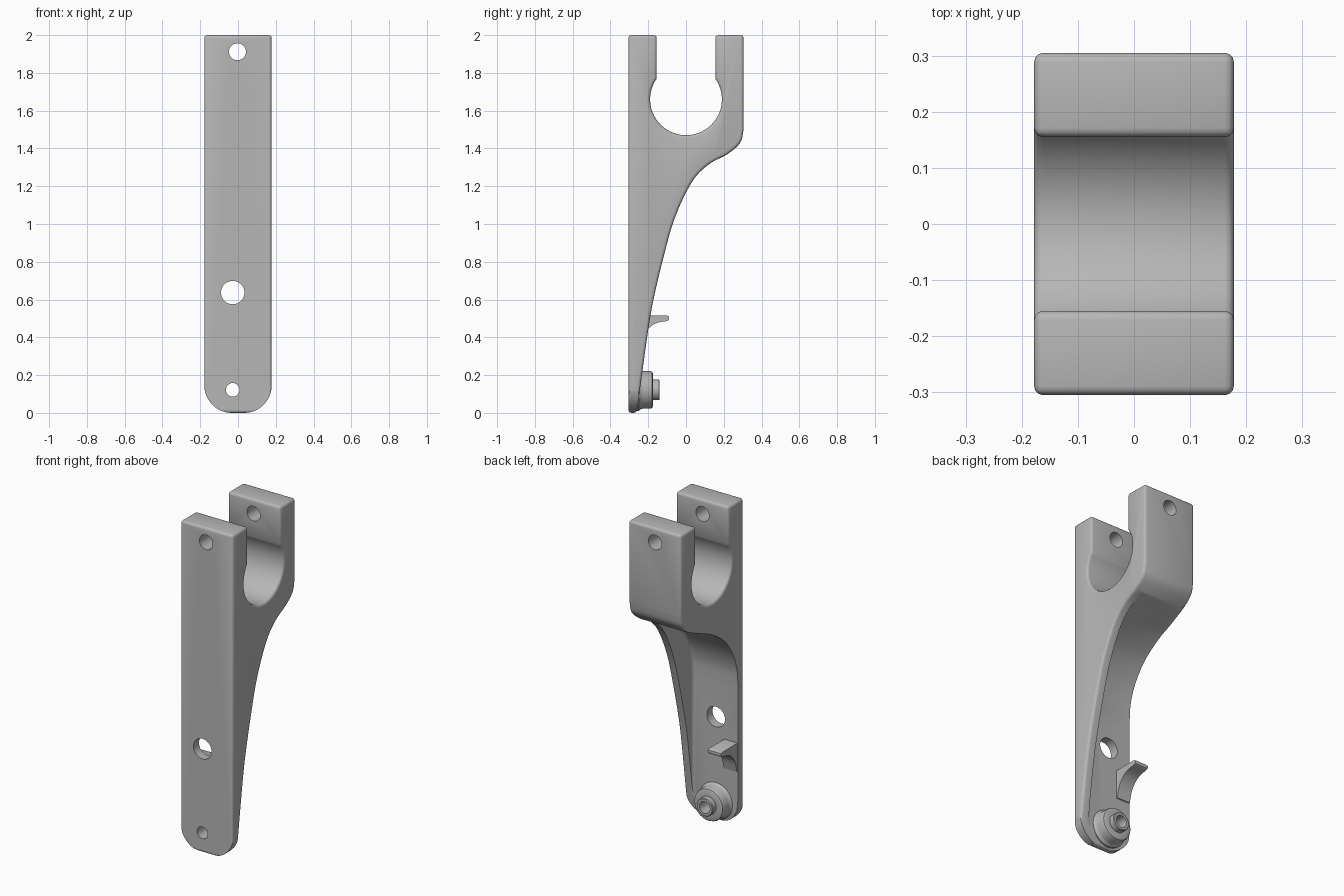
import bpy, bmesh, math
from mathutils import Vector

cube = bpy.data.objects.get("Cube")
if cube:
    bpy.data.objects.remove(cube, do_unlink=True)

grey = bpy.data.materials.new("plain_grey")
grey.use_nodes = True
colour = (0.47, 0.47, 0.47, 1)
grey.diffuse_color = colour
grey.node_tree.nodes["Principled BSDF"].inputs["Base Color"].default_value = colour


def spline(pts, steps=6):
    """Smooth curve through the given points."""
    p = [Vector(q) for q in pts]
    p = [2 * p[0] - p[1]] + p + [2 * p[-1] - p[-2]]
    out = []
    for a, b, c, d in zip(p, p[1:], p[2:], p[3:]):
        for i in range(steps):
            t = i / steps
            out.append(0.5 * (2 * b + (c - a) * t + (2 * a - 5 * b + 4 * c - d) * t * t
                              + (3 * b - a - 3 * c + d) * t ** 3))
    return [tuple(v) for v in out] + [tuple(pts[-1])]


def arc(cx, cz, r, start, end, n=12):
    angles = [math.radians(start + (end - start) * i / n) for i in range(n + 1)]
    return [(cx + r * math.cos(a), cz + r * math.sin(a)) for a in angles]


def add_object(name, bm):
    bmesh.ops.recalc_face_normals(bm, faces=bm.faces[:])
    mesh = bpy.data.meshes.new(name)
    bm.to_mesh(mesh)
    bm.free()
    mesh.materials.append(grey)
    ob = bpy.data.objects.new(name, mesh)
    bpy.context.collection.objects.link(ob)
    return ob


def apply(ob, mod):
    bpy.ops.object.select_all(action='DESELECT')
    bpy.context.view_layer.objects.active = ob
    ob.select_set(True)
    bpy.ops.object.modifier_apply(modifier=mod.name)


def prism(name, pts, axis, lo, hi, bevel=0):
    """Extrude an outline along x (outline in y, z) or y (outline in x, z)."""
    bm = bmesh.new()
    place = (lambda a, b, t: (t, a, b)) if axis == 'x' else (lambda a, b, t: (a, t, b))
    face = bm.faces.new([bm.verts.new(place(a, b, lo)) for a, b in pts])
    new = bmesh.ops.extrude_face_region(bm, geom=[face])["geom"]
    bmesh.ops.translate(bm, vec=place(0, 0, hi - lo),
                        verts=[v for v in new if isinstance(v, bmesh.types.BMVert)])
    ob = add_object(name, bm)
    if bevel:
        mod = ob.modifiers.new("round_edges", 'BEVEL')
        mod.width, mod.segments = bevel, 3
        mod.limit_method, mod.angle_limit = 'ANGLE', math.radians(50)
        mod.use_clamp_overlap = False
        apply(ob, mod)
    return ob


def combine(ob, cutter, operation='DIFFERENCE'):
    mod = ob.modifiers.new("cut", 'BOOLEAN')
    mod.object, mod.operation, mod.solver = cutter, operation, 'EXACT'
    apply(ob, mod)
    bpy.data.objects.remove(cutter, do_unlink=True)


def smooth(ob):
    bpy.ops.object.select_all(action='DESELECT')
    bpy.context.view_layer.objects.active = ob
    ob.select_set(True)
    bpy.ops.object.shade_smooth_by_angle(angle=math.radians(35))


# Body side profile: prongs, round seat and tapering back edge
W = 0.178
back_edge = spline([(0.305, 1.5), (0.287, 1.43), (0.22, 1.37), (0.12, 1.315), (0.03, 1.22),
                    (-0.06, 1.03), (-0.12, 0.82), (-0.17, 0.61), (-0.2, 0.44), (-0.25, 0.08)], 5)
half = math.degrees(math.acos(0.155 / 0.19))
seat = arc(0, 1.66, 0.19, 180 - half, 360 + half, 40)
profile = ([(-0.305, 0), (-0.305, 2), (-0.155, 2)] + seat
           + [(0.155, 2), (0.305, 2)] + back_edge + [(-0.262, 0)])
body = prism("bracket_body", profile, 'x', -W, W, 0.016)

# Rounded lower end
R = 0.145
outline = (arc(-W + R, R, R, 180, 270) + arc(W - R, R, R, 270, 360)
           + [(W + 0.02, R + 0.15), (W + 0.02, 2.1), (-W - 0.02, 2.1), (-W - 0.02, R + 0.15)])
outline = [(max(-W - 0.001, min(W + 0.001, a)), b) for a, b in outline]
combine(body, prism("end_shape", outline, 'y', -0.5, 0.5), 'INTERSECT')

# Recess behind the plate, leaving one side rib
FLOOR = -0.25
recess = spline([(0.215, 1.367), (0.1, 1.32), (0, 1.275), (-0.12, 1.19), (-0.2, 1.08),
                 (-0.24, 0.97), (FLOOR, 0.86)]) + [(FLOOR, -0.2), (0.6, -0.2), (0.6, 1.367)]
combine(body, prism("recess_cutter", recess, 'x', -0.4, 0.125, 0.02))

# Through holes: prong bolt, plate hole, boss hole
for x, z, r in ((-0.003, 1.912, 0.045), (-0.028, 0.637, 0.062), (-0.028, 0.122, 0.036)):
    combine(body, prism("hole_cutter", arc(x, z, r, 0, 350, 35), 'y', -0.6, 0.6))
smooth(body)

# Stepped boss with a bore, turned about the y axis
bm = bmesh.new()
steps = [(0.036, -0.27), (0.112, -0.27), (0.112, -0.25), (0.103, -0.24), (0.1, -0.23),
         (0.1, -0.19), (0.096, -0.179), (0.086, -0.175), (0.055, -0.175),
         (0.055, -0.144), (0.051, -0.14), (0.036, -0.14)]
centre = Vector((-0.028, 0, 0.122))
ring = [bm.verts.new(centre + Vector((r, y, 0))) for r, y in steps]
edges = [bm.edges.new((ring[i - 1], ring[i])) for i in range(len(ring))]
bmesh.ops.spin(bm, geom=ring + edges, cent=centre, axis=(0, 1, 0),
               angle=math.tau, steps=40, use_merge=True)
bmesh.ops.remove_doubles(bm, verts=bm.verts[:], dist=0.0005)
smooth(add_object("boss", bm))

# Small hook with a curved underside
under = spline([(-0.1, 0.486), (-0.15, 0.477), (-0.19, 0.455), (-0.225, 0.41), (-0.245, 0.34)])
hook = [(-0.27, 0.515), (-0.1, 0.515), (-0.091, 0.51), (-0.089, 0.5), (-0.092, 0.491)]
smooth(prism("hook", hook + under + [(-0.27, 0.33)], 'x', -0.175, -0.085))
